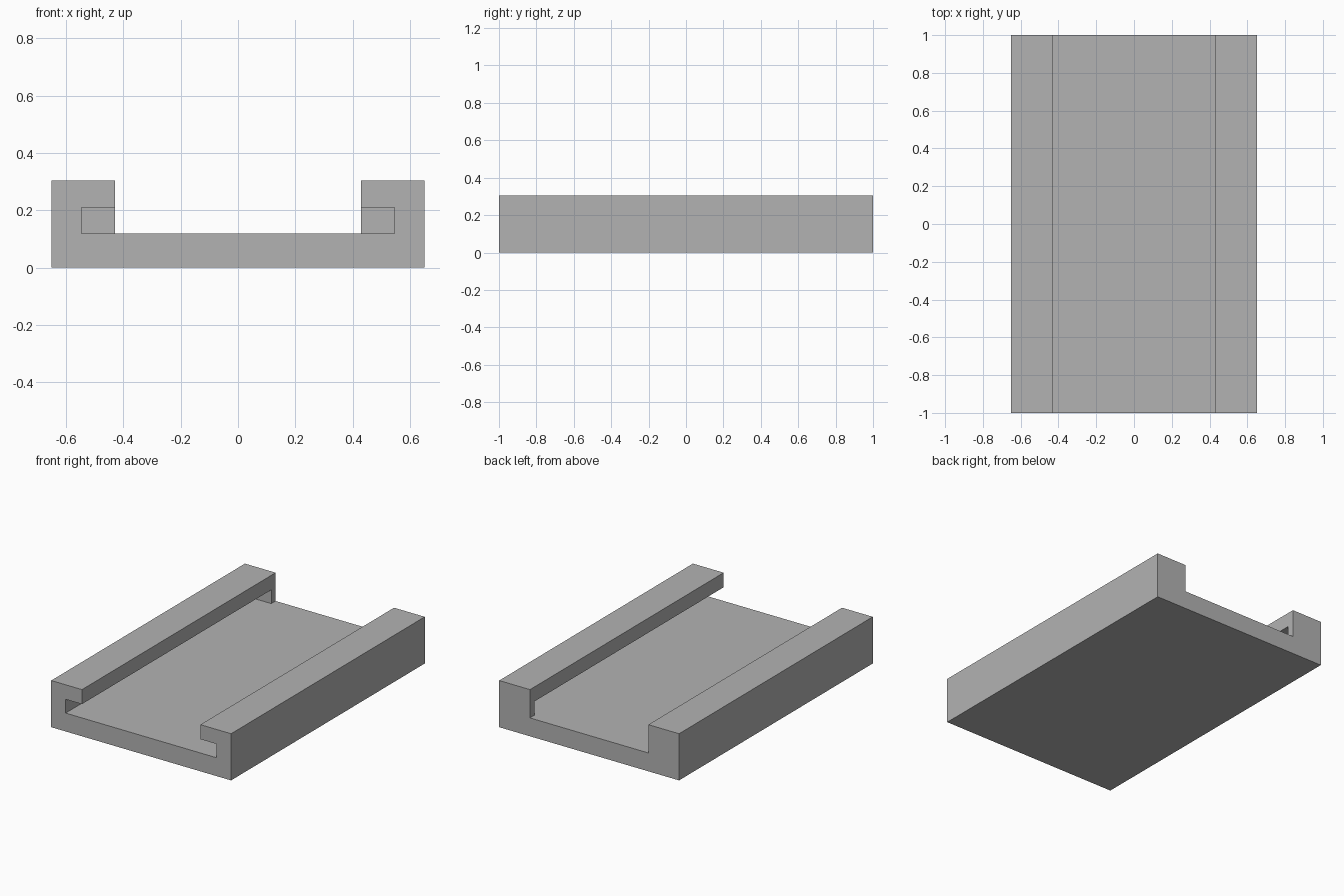
import bpy

cube = bpy.data.objects.get("Cube")
if cube:
    bpy.data.objects.remove(cube, do_unlink=True)

# Key dimensions
HALF_WIDTH, HALF_LENGTH, HEIGHT = 0.65, 1.0, 0.305
FLOOR, SLOT_TOP = 0.12, 0.21
CHANNEL_HALF, SLOT_HALF = 0.428, 0.546
STOP = 0.045          # closed length at the back end of each slot
OVER = 0.1            # cutter overshoot

grey = bpy.data.materials.new("plain grey")
grey.use_nodes = True
colour = (0.45, 0.45, 0.45, 1)
grey.diffuse_color = colour
grey.node_tree.nodes["Principled BSDF"].inputs["Base Color"].default_value = colour


def box(name, low, high):
    """Axis-aligned box between two opposite corners."""
    (x0, y0, z0), (x1, y1, z1) = low, high
    verts = [(x, y, z) for z in (z0, z1) for x, y in ((x0, y0), (x1, y0), (x1, y1), (x0, y1))]
    sides = [(i, (i + 1) % 4, (i + 1) % 4 + 4, i + 4) for i in range(4)]
    mesh = bpy.data.meshes.new(name)
    mesh.from_pydata(verts, [], [(3, 2, 1, 0), (4, 5, 6, 7)] + sides)
    mesh.materials.append(grey)
    obj = bpy.data.objects.new(name, mesh)
    bpy.context.collection.objects.link(obj)
    return obj


def cut(target, cutter):
    """Subtract the cutter and discard it."""
    mod = target.modifiers.new(cutter.name, "BOOLEAN")
    mod.operation, mod.solver, mod.object = "DIFFERENCE", "EXACT", cutter
    bpy.context.view_layer.objects.active = target
    bpy.ops.object.modifier_apply(modifier=mod.name)
    bpy.data.objects.remove(cutter, do_unlink=True)


# Solid tray block
tray = box("slotted_tray", (-HALF_WIDTH, -HALF_LENGTH, 0), (HALF_WIDTH, HALF_LENGTH, HEIGHT))

# Open channel along the whole length
cut(tray, box("channel_cutter",
              (-CHANNEL_HALF, -HALF_LENGTH - OVER, FLOOR),
              (CHANNEL_HALF, HALF_LENGTH + OVER, HEIGHT + OVER)))

# Undercut slots beneath both rails, open at the front and stopped at the back
cut(tray, box("slot_cutter",
              (-SLOT_HALF, -HALF_LENGTH - OVER, FLOOR),
              (SLOT_HALF, HALF_LENGTH - STOP, SLOT_TOP)))
